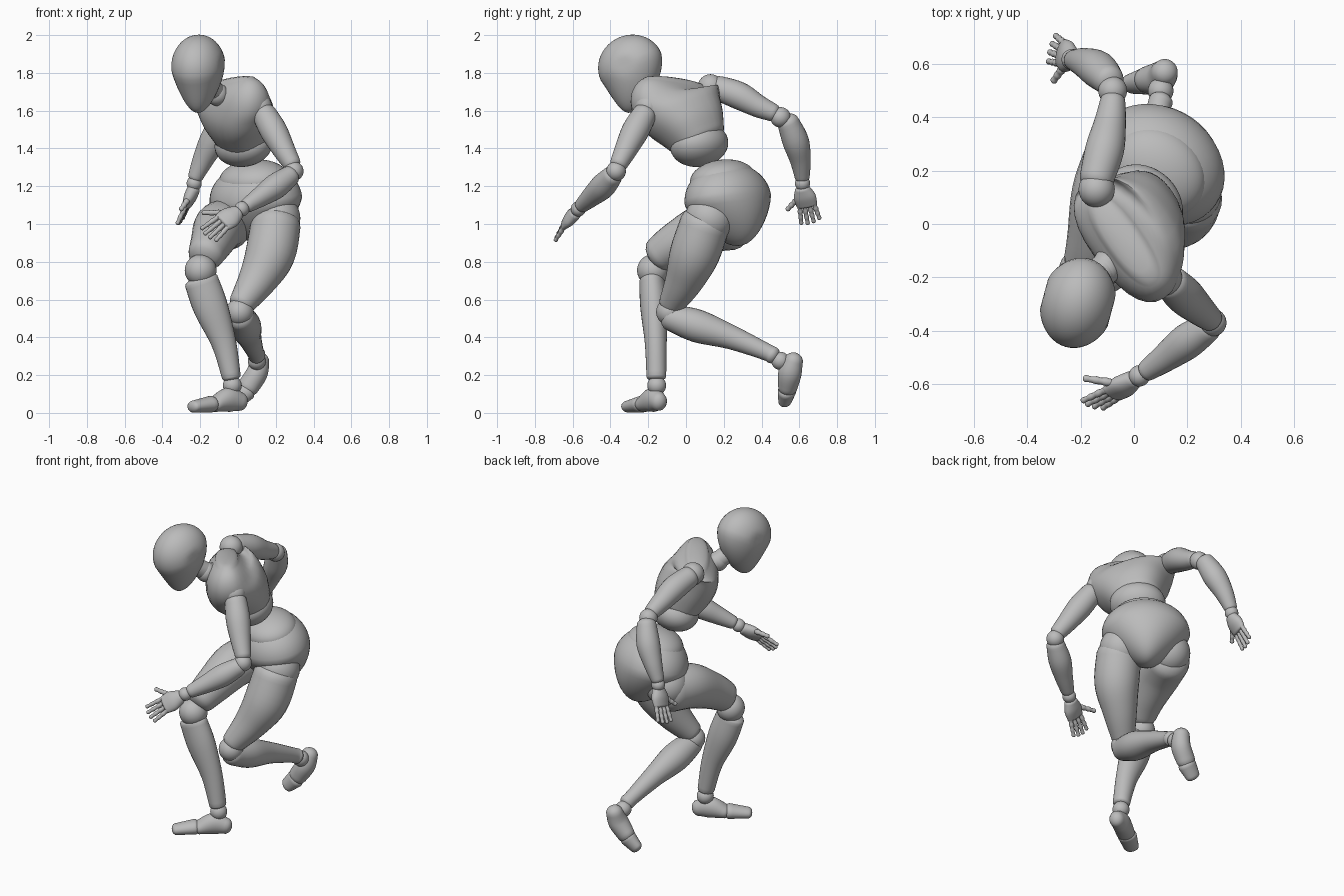
import bpy, bmesh, math
from mathutils import Vector, Matrix

cube = bpy.data.objects.get("Cube")
if cube:
    bpy.data.objects.remove(cube)

grey = bpy.data.materials.new("matte grey")
grey.use_nodes = True
grey.diffuse_color = (0.5, 0.5, 0.5, 1)
grey.node_tree.nodes["Principled BSDF"].inputs["Base Color"].default_value = (0.5, 0.5, 0.5, 1)


def finish(name, bm):
    bmesh.ops.recalc_face_normals(bm, faces=bm.faces)
    mesh = bpy.data.meshes.new(name)
    bm.to_mesh(mesh)
    bm.free()
    mesh.materials.append(grey)
    obj = bpy.data.objects.new(name, mesh)
    bpy.context.collection.objects.link(obj)
    bpy.ops.object.select_all(action='DESELECT')
    obj.select_set(True)
    bpy.context.view_layer.objects.active = obj
    bpy.ops.object.shade_smooth_by_angle(angle=math.radians(40))
    return obj


def spline(p, t):
    """Catmull-Rom value at t (0..1) through vectors p."""
    n = len(p) - 1
    i = min(int(t * n), n - 1)
    u = t * n - i
    a, b, c, d = p[max(i - 1, 0)], p[i], p[i + 1], p[min(i + 2, n)]
    return b + 0.5 * u * ((c - a) + u * ((2 * a - 5 * b + 4 * c - d) + u * (3 * (b - c) + d - a)))


def loft(name, stations, side=(1, 0, 0), cap=0.7, sides=28, boxy=1.0, steps=5):
    """Rounded body through (x, y, z, half width, half thickness) stations."""
    pts = [Vector(s[:3]) for s in stations]
    rad = [Vector((s[3], s[-1])) for s in stations]
    n = steps * (len(pts) - 1)
    path = [(spline(pts, i / n), spline(rad, i / n)) for i in range(n + 1)]
    first = (path[0][0] - path[1][0]).normalized()
    last = (path[-1][0] - path[-2][0]).normalized()

    def cap_rings(end, out):
        p, r = end
        angles = [math.radians(a) for a in (22, 44, 64, 82)]
        return [(p + out * min(r) * cap * math.sin(a), r * math.cos(a)) for a in angles]

    path = cap_rings(path[0], first)[::-1] + path + cap_rings(path[-1], last)
    bm = bmesh.new()
    rings = []
    for i, (p, r) in enumerate(path):
        along = (path[min(i + 1, len(path) - 1)][0] - path[max(i - 1, 0)][0]).normalized()
        u = Vector(side)
        u = (u - along * u.dot(along)).normalized()
        v = along.cross(u)
        ring = []
        for k in range(sides):
            a = math.tau * k / sides
            c, s = math.cos(a), math.sin(a)
            c = math.copysign(abs(c) ** boxy, c)
            s = math.copysign(abs(s) ** boxy, s)
            ring.append(bm.verts.new(p + u * r[0] * c + v * r[1] * s))
        rings.append(ring)
    for lo, hi in zip(rings, rings[1:]):
        for k in range(sides):
            bm.faces.new((lo[k], lo[k - 1], hi[k - 1], hi[k]))
    bm.faces.new(rings[0])
    bm.faces.new(rings[-1])
    return finish(name, bm)


def ball(name, centre, size, axes=None, shape=None):
    """Ellipsoid, optionally turned by a matrix and reshaped by a rule."""
    bm = bmesh.new()
    bmesh.ops.create_uvsphere(bm, u_segments=40, v_segments=24, radius=1)
    turn = axes or Matrix.Identity(3)
    size = Vector(size if isinstance(size, tuple) else (size,) * 3)
    for v in bm.verts:
        q = shape(v.co) if shape else v.co * size
        v.co = turn @ q + Vector(centre)
    return finish(name, bm)


def frame(yaw, pitch):
    return Matrix.Rotation(math.radians(yaw), 3, 'Z') @ Matrix.Rotation(math.radians(pitch), 3, 'X')


# Head: egg with a tapered chin and flat temples
def head_shape(p):
    low = max(-p.z, 0)
    x = p.x * 0.141 * (1 - 0.25 * low)
    y = p.y * 0.178 * (1 - 0.2 * low) - 0.085 * low * low
    z = p.z * (0.165 if p.z > 0 else 0.225)
    return Vector((max(-0.131, min(0.131, x)), y, z))


ball("head", (-0.21, -0.292, 1.835), 1, frame(-15, 25), head_shape)
loft("neck", [(-0.06, -0.09, 1.67, 0.07), (-0.1, -0.15, 1.68, 0.055), (-0.15, -0.22, 1.73, 0.055)])
ball("neck_joint", (-0.11, -0.17, 1.685), 0.06)

# Torso
across = (0.585, -0.75, -0.33)
loft("chest", [(0.03, 0.065, 1.45, 0.15, 0.14), (0.01, 0.02, 1.53, 0.195, 0.168),
               (-0.015, -0.03, 1.61, 0.24, 0.17), (-0.03, -0.06, 1.68, 0.262, 0.135),
               (-0.04, -0.06, 1.745, 0.2, 0.07)], across, cap=0.4, boxy=0.85)
ball("abdomen", (0.03, 0.07, 1.42), (0.165, 0.145, 0.115), frame(-45, 18))


# Pelvis: wide above, drawn in towards the crotch
def pelvis_shape(p):
    low = max(-p.z, 0)
    return Vector((p.x * 0.26 * (1 - 0.5 * low), p.y * 0.215 * (1 - 0.2 * low) + 0.04 * low,
                   p.z * (0.2 if p.z > 0 else 0.25)))


ball("pelvis", (0.095, 0.222, 1.125), 1, frame(-35, 10), pelvis_shape)
ball("waist", (0.085, 0.195, 1.235), (0.195, 0.165, 0.105), frame(-35, 10))

# Right arm, swung back
ball("right_shoulder_joint", (-0.14, 0.13, 1.725), 0.068)
loft("right_upper_arm", [(-0.14, 0.17, 1.72, 0.065), (-0.11, 0.28, 1.68, 0.073),
                         (-0.09, 0.38, 1.625, 0.06), (-0.08, 0.46, 1.59, 0.048)])
ball("right_elbow_joint", (-0.08, 0.5, 1.565), 0.054)
loft("right_forearm", [(-0.095, 0.54, 1.54, 0.058), (-0.135, 0.58, 1.44, 0.07),
                       (-0.185, 0.605, 1.34, 0.056), (-0.225, 0.615, 1.25, 0.04)])
ball("right_wrist_joint", (-0.232, 0.617, 1.215), 0.04)

# Left arm, reaching forward
ball("left_shoulder_joint", (0.11, -0.2, 1.62), 0.07)
loft("left_upper_arm", [(0.14, -0.22, 1.58, 0.065), (0.19, -0.27, 1.49, 0.072),
                        (0.25, -0.325, 1.38, 0.058), (0.285, -0.355, 1.32, 0.048)])
ball("left_elbow_joint", (0.295, -0.37, 1.28), 0.052)
loft("left_forearm", [(0.275, -0.39, 1.255, 0.055), (0.2, -0.44, 1.2, 0.067),
                      (0.12, -0.5, 1.145, 0.054), (0.05, -0.55, 1.1, 0.04)])
ball("left_wrist_joint", (0.02, -0.57, 1.08), 0.04)


# Hands: flat palm, four jointed fingers and a thumb
def finger(name, start, end, r):
    rows = []
    for i in range(7):
        p = start.lerp(end, i / 6)
        rows.append((*p, r * (1.0 if i % 2 == 0 else 0.8) * (1 - 0.04 * i)))
    loft(name, rows, (0.3, 0.5, 0.8), cap=0.9, sides=12, steps=2)


def hand(label, wrist, knuckle, tip, to_thumb, thumb_tip):
    wrist, knuckle, tip, thumb_tip = map(Vector, (wrist, knuckle, tip, thumb_tip))
    along = (knuckle - wrist).normalized()
    s = Vector(to_thumb)
    s = (s - along * s.dot(along)).normalized()
    mid = wrist.lerp(knuckle, 0.5)
    loft(label + "_palm", [(*wrist, 0.042, 0.034), (*mid, 0.06, 0.034), (*knuckle, 0.056, 0.024)],
         s, cap=0.5)
    for i, title in enumerate(("index", "middle", "ring", "little")):
        off = 0.039 - 0.026 * i
        reach = (0.95, 1.02, 0.98, 0.85)[i]
        end = knuckle.lerp(tip, reach) + s * off * 1.3
        finger(f"{label}_{title}_finger", knuckle + s * off, end, 0.0155)
    finger(label + "_thumb", mid + s * 0.035, thumb_tip, 0.018)


hand("right", (-0.235, 0.617, 1.185), (-0.27, 0.64, 1.1), (-0.31, 0.66, 1.01),
     (-0.15, -1, 0), (-0.3, 0.54, 1.08))
hand("left", (-0.005, -0.585, 1.06), (-0.08, -0.635, 1.01), (-0.16, -0.68, 0.94),
     (-0.25, 0.45, 0.75), (-0.18, -0.58, 1.06))

# Left leg, trailing with the knee bent
ball("left_hip_joint", (0.2, 0.125, 1.03), 0.13)
loft("left_thigh", [(0.2, 0.1, 1.0, 0.132), (0.17, 0.045, 0.84, 0.132),
                    (0.1, -0.01, 0.7, 0.102), (0.02, -0.075, 0.58, 0.07)], cap=0.6)
ball("left_knee_joint", (0.01, -0.085, 0.535), 0.073)
loft("left_shin", [(0.015, -0.08, 0.505, 0.07), (0.035, 0.06, 0.46, 0.087), (0.06, 0.24, 0.4, 0.064),
                   (0.09, 0.42, 0.325, 0.046), (0.1, 0.46, 0.305, 0.046)])
ball("left_ankle_joint", (0.1, 0.5, 0.275), 0.048)
loft("left_foot", [(0.115, 0.57, 0.275, 0.05, 0.05), (0.1, 0.55, 0.21, 0.057, 0.062),
                   (0.055, 0.54, 0.14, 0.057, 0.052)], (1, -0.2, 0), cap=0.9)
loft("left_toes", [(0.04, 0.535, 0.115, 0.056, 0.048), (-0.01, 0.525, 0.065, 0.045, 0.035)],
     (1, -0.2, 0))

# Right leg, planted in front
ball("right_hip_joint", (-0.045, 0.26, 1.03), 0.13)
loft("right_thigh", [(-0.055, 0.25, 0.995, 0.132), (-0.1, 0.11, 0.98, 0.135),
                     (-0.14, -0.05, 0.9, 0.112), (-0.17, -0.14, 0.84, 0.095)], cap=0.6)
ball("right_knee_joint", (-0.198, -0.175, 0.755), 0.084)
loft("right_shin", [(-0.195, -0.18, 0.7, 0.09, 0.067), (-0.145, -0.17, 0.56, 0.092, 0.072),
                    (-0.075, -0.16, 0.37, 0.066, 0.058), (-0.035, -0.157, 0.19, 0.05, 0.052)], cap=0.4)
ball("right_ankle_joint", (-0.03, -0.155, 0.145), 0.05)
loft("right_foot", [(0.01, -0.145, 0.06, 0.045, 0.05), (-0.05, -0.175, 0.07, 0.055, 0.065),
                    (-0.12, -0.22, 0.046, 0.055, 0.042)], (0.57, -0.82, 0), cap=0.9)
loft("right_toes", [(-0.145, -0.235, 0.046, 0.057, 0.044), (-0.235, -0.305, 0.033, 0.045, 0.032)],
     (0.57, -0.82, 0))
